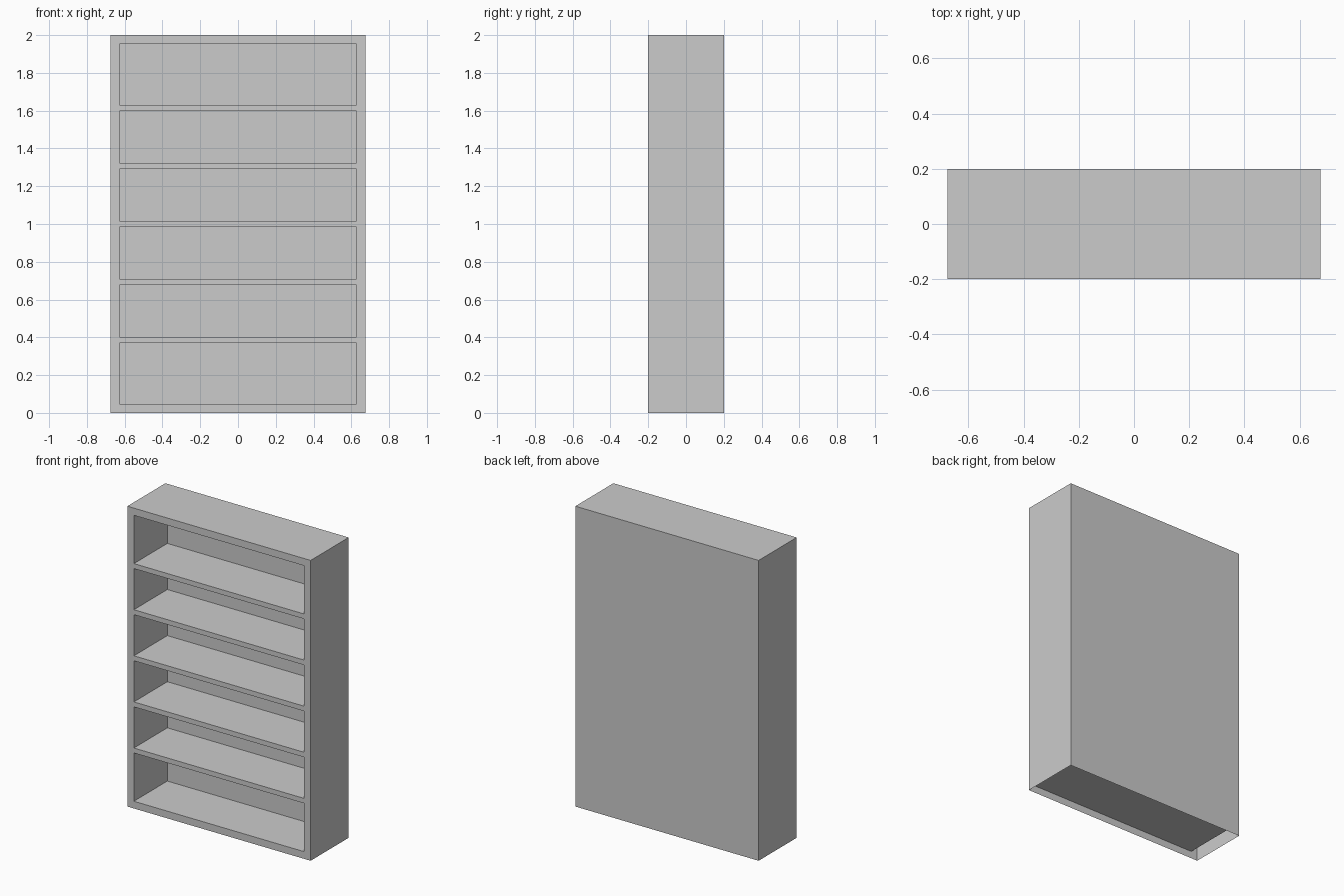
import bpy, bmesh

if "Cube" in bpy.data.objects:
    bpy.data.objects.remove(bpy.data.objects["Cube"])

WIDTH, DEPTH, HEIGHT = 1.35, 0.40, 2.0
FRAME = 0.048            # width of the frame and depth of the back
SHELF, PITCH, SHELVES = 0.033, 0.307, 5

# Column and row lines of the front face
hw, front = WIDTH / 2, -DEPTH / 2
cols = [-hw, -hw + FRAME, hw - FRAME, hw]
rows = [0, FRAME]
for i in range(SHELVES):
    centre = HEIGHT / 2 + (i - (SHELVES - 1) / 2) * PITCH
    rows += [centre - SHELF / 2, centre + SHELF / 2]
rows += [HEIGHT - FRAME, HEIGHT]

bm = bmesh.new()

# Front face, remembering which cells are compartments
grid = [[bm.verts.new((x, front, z)) for x in cols] for z in rows]
openings = []
for r in range(len(rows) - 1):
    for c in range(len(cols) - 1):
        face = bm.faces.new((grid[r][c], grid[r][c + 1],
                             grid[r + 1][c + 1], grid[r + 1][c]))
        if c == 1 and r % 2 == 1:
            openings.append(face)

# Outer sides and closed back
rim = [e for e in bm.edges if e.is_boundary]
ext = bmesh.ops.extrude_edge_only(bm, edges=rim)["geom"]
bmesh.ops.translate(bm, vec=(0, DEPTH, 0),
                    verts=[g for g in ext if isinstance(g, bmesh.types.BMVert)])
bmesh.ops.edgeloop_fill(bm, edges=[e for e in bm.edges if e.is_boundary])

# Compartments pushed in from the front
pushed = bmesh.ops.extrude_discrete_faces(bm, faces=openings)["faces"]
for face in pushed:
    bmesh.ops.translate(bm, vec=(0, DEPTH - FRAME, 0), verts=face.verts[:])
bmesh.ops.recalc_face_normals(bm, faces=bm.faces[:])

# Open underside
under = [f for f in bm.faces if all(v.co.z < 0.001 for v in f.verts)]
bmesh.ops.delete(bm, geom=under, context='FACES')

mesh = bpy.data.meshes.new("bookcase")
bm.to_mesh(mesh)
bm.free()
bpy.context.collection.objects.link(bpy.data.objects.new("bookcase", mesh))
